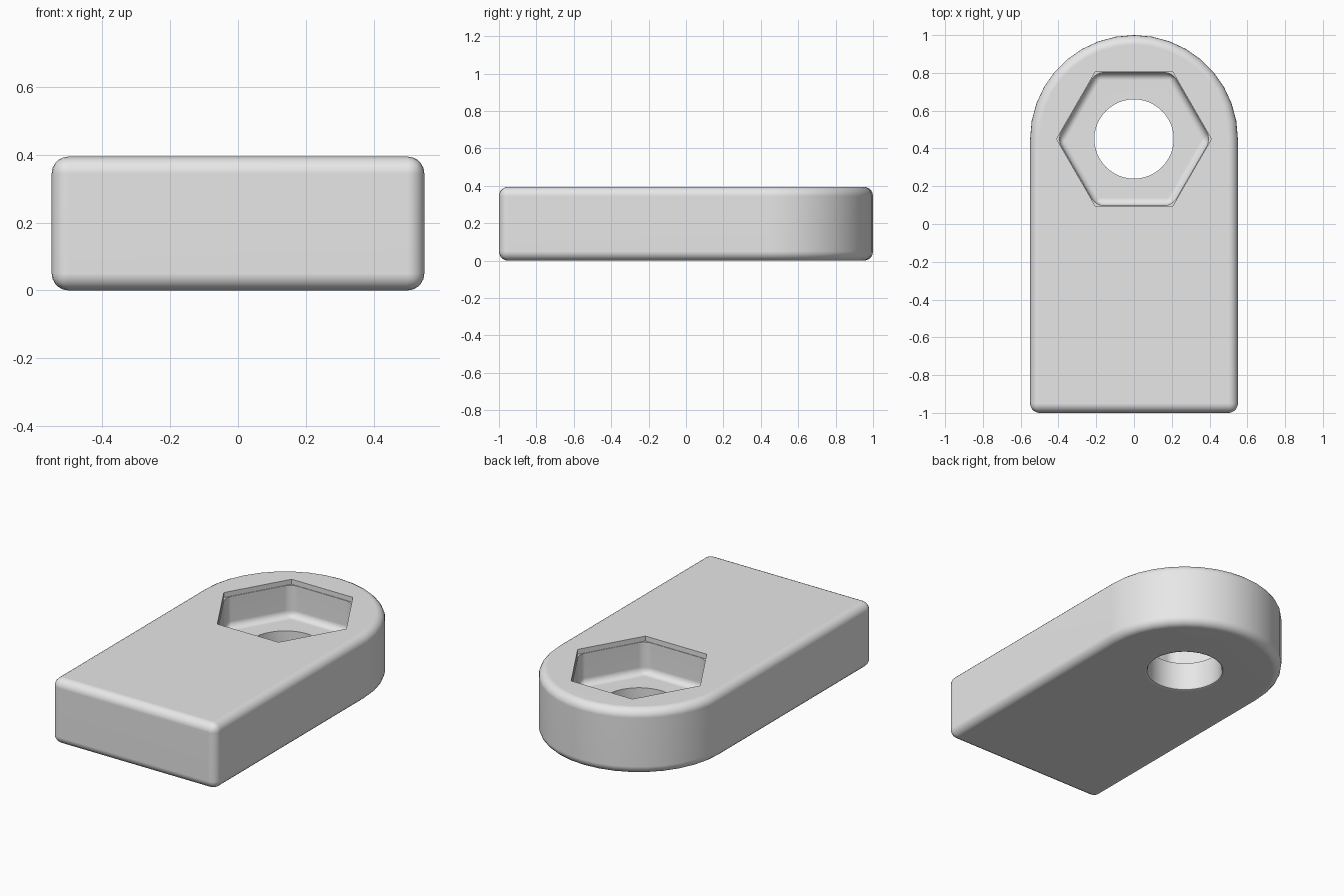
import bpy, bmesh
from math import sin, cos, pi, radians

default = bpy.data.objects.get("Cube")
if default:
    bpy.data.objects.remove(default, do_unlink=True)

HEIGHT, HALF_WIDTH, CENTRE_Y = 0.395, 0.55, 0.45
FLOOR_Z, HOLE_R = 0.175, 0.21

grey = bpy.data.materials.new("light grey")
grey.use_nodes = True
grey.diffuse_color = (0.8, 0.8, 0.8, 1)
grey.node_tree.nodes["Principled BSDF"].inputs["Base Color"].default_value = (0.8, 0.8, 0.8, 1)


def arc(radius, count, sweep, y=CENTRE_Y):
    return [(radius * cos(sweep * i / count), y + radius * sin(sweep * i / count))
            for i in range(count + 1)]


def make_object(name, bm):
    bmesh.ops.recalc_face_normals(bm, faces=bm.faces)
    mesh = bpy.data.meshes.new(name)
    bm.to_mesh(mesh)
    bm.free()
    mesh.materials.append(grey)
    obj = bpy.data.objects.new(name, mesh)
    bpy.context.collection.objects.link(obj)
    return obj


def stack(rings):
    """Join matching outlines, given as (points, z), into a closed solid."""
    bm = bmesh.new()
    loops = [[bm.verts.new((x, y, z)) for x, y in pts] for pts, z in rings]
    for low, high in zip(loops, loops[1:]):
        for i in range(len(low)):
            j = (i + 1) % len(low)
            bm.faces.new((low[i], low[j], high[j], high[i]))
    bm.faces.new(loops[0][::-1])
    bm.faces.new(loops[-1])
    return bm


# Plate: square front end, half-round back end, all edges rounded
outline = arc(HALF_WIDTH, 18, pi) + [(-HALF_WIDTH, -1), (HALF_WIDTH, -1)]
plate = make_object("plate", stack([(outline, 0), (outline, HEIGHT)]))
bevel = plate.modifiers.new("rounded edges", "BEVEL")
bevel.width, bevel.segments = 0.05, 5
bevel.limit_method, bevel.angle_limit = "ANGLE", radians(30)

# Hexagonal pocket with rounded floor and corners, and a crisp rim
top = HEIGHT + 0.1
hexagon = arc(0.406, 6, 2 * pi)[:-1]
bm = stack([(hexagon, FLOOR_Z), (hexagon, top)])
soft = [e for e in bm.edges if min(v.co.z for v in e.verts) < HEIGHT]
bmesh.ops.bevel(bm, geom=soft, offset=0.04, segments=4, profile=0.5, affect="EDGES")
pocket = make_object("pocket_cutter", bm)
rim_outline = arc(0.41, 6, 2 * pi)[:-1]
rim = make_object("pocket_rim_cutter", stack([(rim_outline, HEIGHT - 0.03), (rim_outline, top)]))

# Through hole, slightly eased at the underside
rings = [(HOLE_R + 0.02, -0.1), (HOLE_R + 0.02, 0), (HOLE_R + 0.006, 0.006),
         (HOLE_R, 0.02), (HOLE_R, HEIGHT - 0.05)]
hole = make_object("hole_cutter", stack([(arc(r, 48, 2 * pi)[:-1], z) for r, z in rings]))

cutters = [pocket, rim, hole]
for cutter in cutters:
    cutter.hide_render = True
    cut = plate.modifiers.new(cutter.name, "BOOLEAN")
    cut.operation, cut.solver, cut.object = "DIFFERENCE", "EXACT", cutter

# Bake the cuts and drop the cutters
bpy.context.view_layer.update()
graph = bpy.context.evaluated_depsgraph_get()
baked = bpy.data.meshes.new_from_object(plate.evaluated_get(graph))
plate.modifiers.clear()
plate.data = baked
for cutter in cutters:
    bpy.data.objects.remove(cutter, do_unlink=True)

# Smooth shading with clean flat faces
bpy.ops.object.select_all(action="DESELECT")
plate.select_set(True)
bpy.context.view_layer.objects.active = plate
bpy.ops.object.shade_smooth_by_angle(angle=radians(30))
plate.modifiers.new("flat face normals", "WEIGHTED_NORMAL").keep_sharp = True
